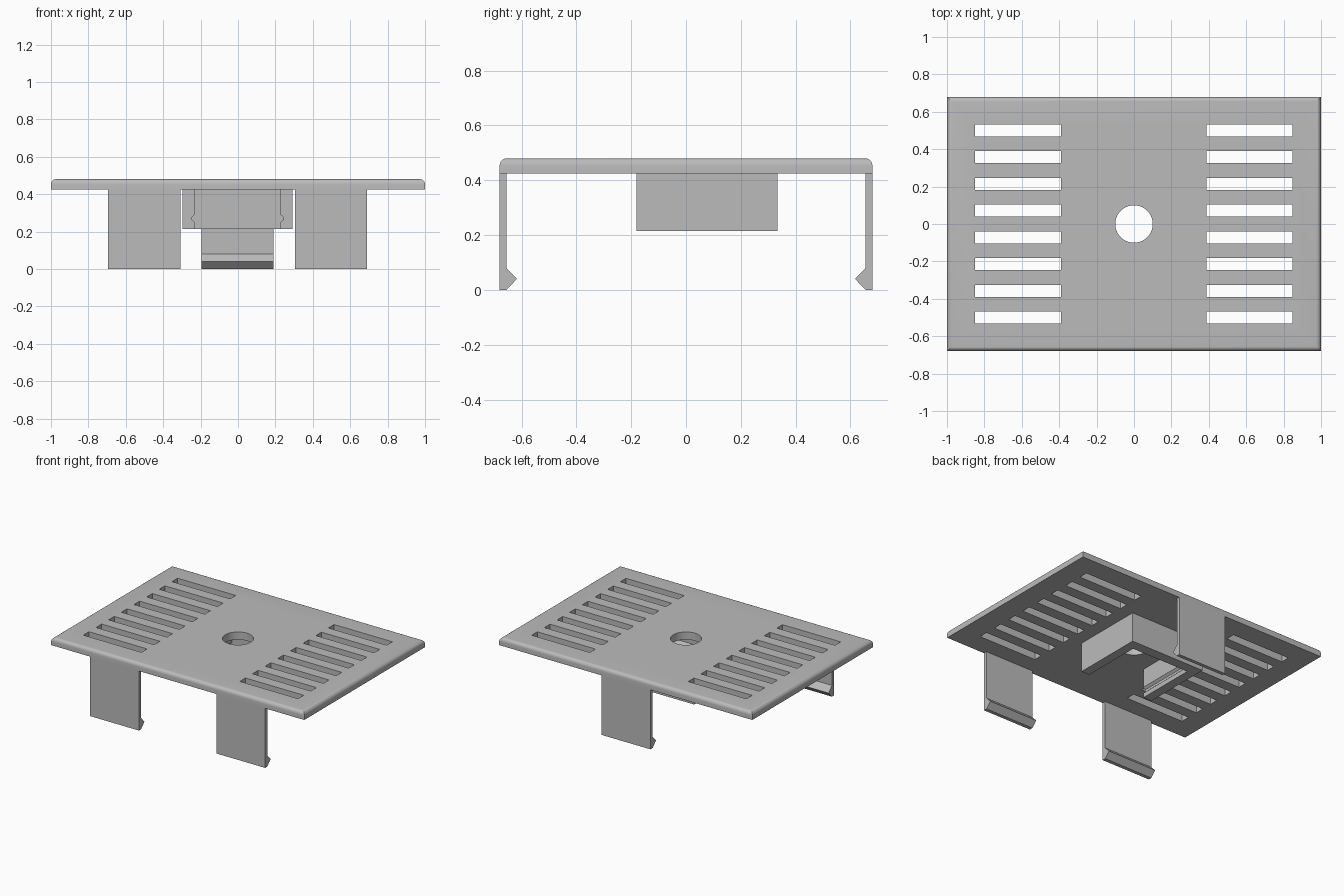
import bpy
import bmesh
import math
from mathutils import Matrix

cube = bpy.data.objects.get("Cube")
if cube:
    bpy.data.objects.remove(cube, do_unlink=True)

grey = bpy.data.materials.new("plain grey")
grey.use_nodes = True
grey.diffuse_color = (0.5, 0.5, 0.5, 1)
grey.node_tree.nodes["Principled BSDF"].inputs["Base Color"].default_value = (0.5, 0.5, 0.5, 1)

UNDERSIDE, TOP = 0.425, 0.48
HALF_X, HALF_Y = 1.0, 0.68


def add_box(bm, x0, x1, y0, y1, z0, z1):
    centre = Matrix.Translation(((x0 + x1) / 2, (y0 + y1) / 2, (z0 + z1) / 2))
    size = Matrix.Diagonal((x1 - x0, y1 - y0, z1 - z0, 1))
    bmesh.ops.create_cube(bm, size=1, matrix=centre @ size)


def add_prism(bm, start, sweep):
    """Extrude a closed outline along a vector."""
    face = bm.faces.new([bm.verts.new(p) for p in start])
    new = bmesh.ops.extrude_face_region(bm, geom=[face])["geom"]
    verts = [g for g in new if isinstance(g, bmesh.types.BMVert)]
    bmesh.ops.translate(bm, vec=sweep, verts=verts)


def finish(name, bm):
    bmesh.ops.recalc_face_normals(bm, faces=bm.faces)
    mesh = bpy.data.meshes.new(name)
    bm.to_mesh(mesh)
    bm.free()
    mesh.materials.append(grey)
    obj = bpy.data.objects.new(name, mesh)
    bpy.context.collection.objects.link(obj)
    return obj


def cut(obj, cutter):
    """Subtract the cutter, then discard it."""
    mod = obj.modifiers.new("cut", "BOOLEAN")
    mod.operation = "DIFFERENCE"
    mod.solver = "EXACT"
    mod.object = cutter
    bpy.context.view_layer.objects.active = obj
    bpy.ops.object.modifier_apply(modifier=mod.name)
    bpy.data.objects.remove(cutter, do_unlink=True)


# Cover plate with rounded upper rim
bm = bmesh.new()
add_box(bm, -HALF_X, HALF_X, -HALF_Y, HALF_Y, UNDERSIDE, TOP)
rim = [e for e in bm.edges if all(v.co.z > TOP - 0.001 for v in e.verts)]
bmesh.ops.bevel(bm, geom=rim, offset=0.026, segments=6, profile=0.5, affect="EDGES")
plate = finish("cover_plate", bm)

# Vent slots in two columns, and the centre hole
bm = bmesh.new()
for x0, x1 in ((-0.85, -0.39), (0.387, 0.847)):
    for i in range(8):
        y = 0.5 - i * 1.0 / 7
        add_box(bm, x0, x1, y - 0.032, y + 0.032, 0.3, 0.6)
bmesh.ops.create_cone(bm, cap_ends=True, segments=64, radius1=0.1, radius2=0.1,
                      depth=0.3, matrix=Matrix.Translation((0, 0, 0.45)))
cut(plate, finish("vent_cutter", bm))

# Snap clips: thin tabs with an inward hook, front and back
HOOK = [(HALF_Y, 0), (0.655, 0), (0.617, 0.04), (0.655, 0.08),
        (0.655, UNDERSIDE), (HALF_Y, UNDERSIDE)]
for name, side, x0, x1 in (("front_right_clip", -1, -0.695, -0.307),
                           ("front_left_clip", -1, 0.305, 0.69),
                           ("back_clip", 1, -0.195, 0.19)):
    bm = bmesh.new()
    add_prism(bm, [(x0, side * y, z) for y, z in HOOK], (x1 - x0, 0, 0))
    finish(name, bm)

# Holder under the plate: open to the front and below, grooved side walls
bm = bmesh.new()
add_box(bm, -0.297, 0.291, -0.18, 0.333, 0.215, UNDERSIDE)
holder = finish("holder", bm)
half = [(0.228, 0.1), (0.228, 0.248), (0.243, 0.262),
        (0.243, 0.278), (0.228, 0.292), (0.228, UNDERSIDE + 0.1)]
outline = half + [(-x, z) for x, z in reversed(half)]
bm = bmesh.new()
add_prism(bm, [(x - 0.002, -0.3, z) for x, z in outline], (0, 0.56, 0))
cut(holder, finish("holder_cutter", bm))

# Smooth the rounded surfaces, keeping edges sharp
bpy.ops.object.select_all(action="DESELECT")
plate.select_set(True)
bpy.context.view_layer.objects.active = plate
bpy.ops.object.shade_smooth_by_angle(angle=math.radians(30))
